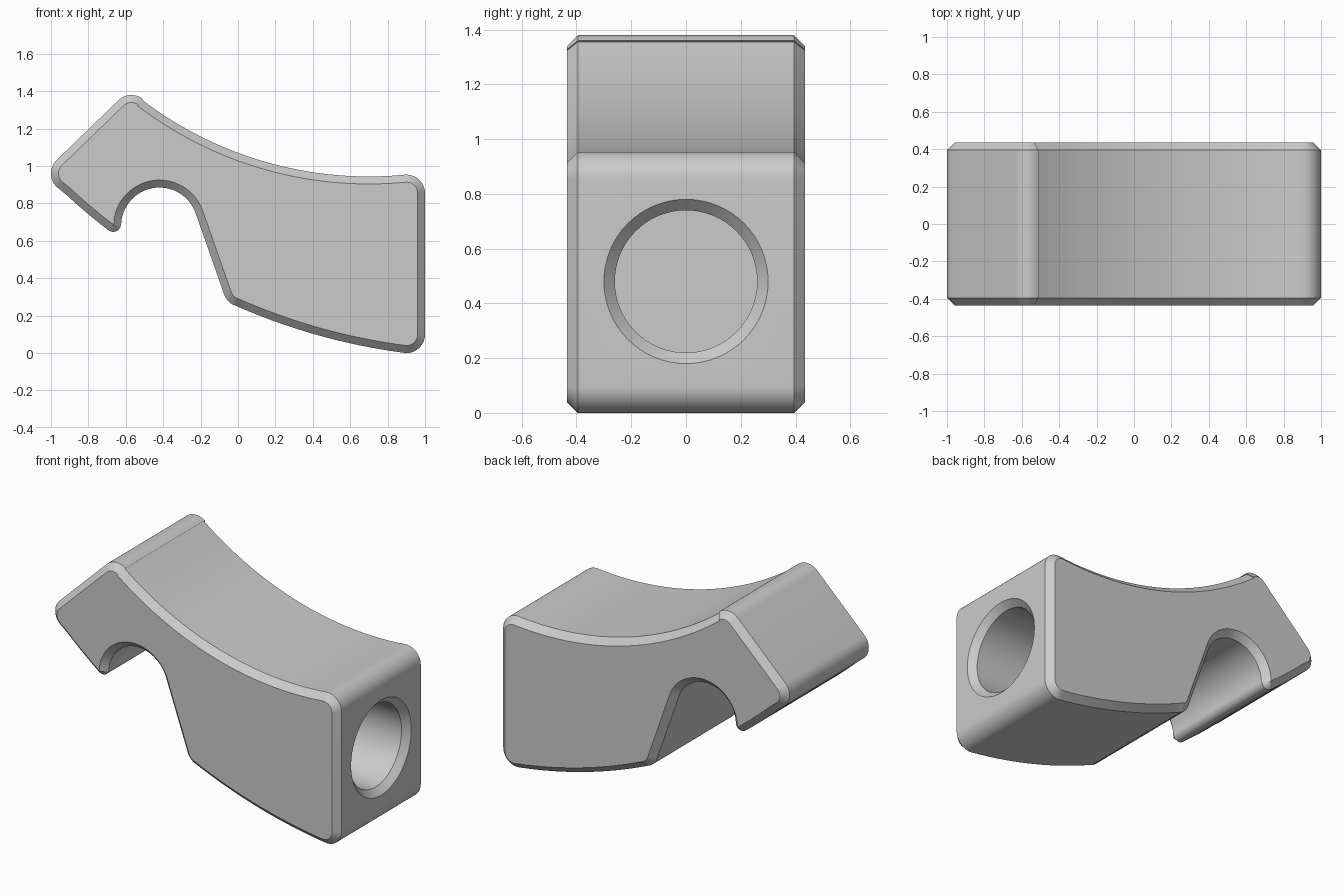
import bpy, bmesh
from math import cos, sin, pi, radians

cube = bpy.data.objects.get("Cube")
if cube:
    bpy.data.objects.remove(cube, do_unlink=True)

HALF_Y, CHAMFER = 0.435, 0.04

grey = bpy.data.materials.new("plain grey")
grey.use_nodes = True
colour = (0.6, 0.6, 0.6, 1)
grey.diffuse_color = colour
grey.node_tree.nodes["Principled BSDF"].inputs["Base Color"].default_value = colour


def make_object(name, bm):
    bmesh.ops.recalc_face_normals(bm, faces=bm.faces[:])
    mesh = bpy.data.meshes.new(name)
    bm.to_mesh(mesh)
    bm.free()
    mesh.materials.append(grey)
    obj = bpy.data.objects.new(name, mesh)
    bpy.context.collection.objects.link(obj)
    return obj


def bridge(bm, a, b):
    for i in range(len(a)):
        j = (i + 1) % len(a)
        bm.faces.new((a[i], a[j], b[j], b[i]))


# Side profile: arcs joined end to end (centre x, centre z, radius, from, to, steps).
# Arcs swept clockwise are hollows in the body.
under = (1.318, 3.273, 3.3)
arcs = [
    (*under, 246.1, 262.5, 16),              # curved underside
    (0.9, 0.1, 0.1, 262.5, 360, 12),         # lower end corner
    (0.9, 0.854, 0.1, 0, 95.5, 12),          # upper end corner
    (0.7, 2.944, 2.0, -84.5, -127.4, 32),    # concave top
    (-0.57, 1.28, 0.1, 52.6, 134, 10),       # peak
    (-0.9, 0.96, 0.1, 134, 226.2, 12),       # nose
    (*under, 226.2, 232.5, 6),               # underside of the hook
    (-0.667, 0.689, 0.041, 232.5, 360, 12),  # hook tip
    (-0.42, 0.68, 0.205, 180, 19.4, 28),     # hook hollow
    (0.02, 0.347, 0.1, 199.4, 246.1, 8),     # heel
]


def outline(inset):
    pts = []
    for cx, cz, r, a0, a1, n in arcs:
        radius = r - inset if a1 > a0 else r + inset
        first = 1 if a0 in (262.5, 226.2, 232.5, 134) and pts else 0
        if cx == -0.9:
            first = 0
        for i in range(first, n + 1):
            a = radians(a0 + (a1 - a0) * i / n)
            pts.append((cx + radius * cos(a), cz + radius * sin(a)))
    return pts


# Body: chamfered extrusion of the profile
bm = bmesh.new()
rings = []
for y, inset in ((-HALF_Y, CHAMFER), (CHAMFER - HALF_Y, 0), (HALF_Y - CHAMFER, 0), (HALF_Y, CHAMFER)):
    rings.append([bm.verts.new((x, y, z)) for x, z in outline(inset)])
for a, b in zip(rings, rings[1:]):
    bridge(bm, a, b)
bm.faces.new(rings[0])
bm.faces.new(rings[-1])
bmesh.ops.remove_doubles(bm, verts=bm.verts[:], dist=0.0015)
body = make_object("hooked_body", bm)

# Blind round socket with a countersunk rim
bm = bmesh.new()
rings = []
for x, r in ((0.3, 0.26), (0.96, 0.26), (1.02, 0.32)):
    rings.append([bm.verts.new((x, r * cos(t * pi / 32), 0.48 + r * sin(t * pi / 32))) for t in range(64)])
for a, b in zip(rings, rings[1:]):
    bridge(bm, a, b)
bm.faces.new(rings[0])
bm.faces.new(rings[-1])
cutter = make_object("socket_cutter", bm)
cutter.hide_render = True

cut = body.modifiers.new("socket", "BOOLEAN")
cut.operation = "DIFFERENCE"
cut.solver = "EXACT"
cut.object = cutter

bpy.ops.object.select_all(action="DESELECT")
body.select_set(True)
bpy.context.view_layer.objects.active = body
bpy.ops.object.modifier_apply(modifier=cut.name)
bpy.data.objects.remove(cutter, do_unlink=True)
bpy.ops.object.shade_smooth_by_angle(angle=radians(30))
